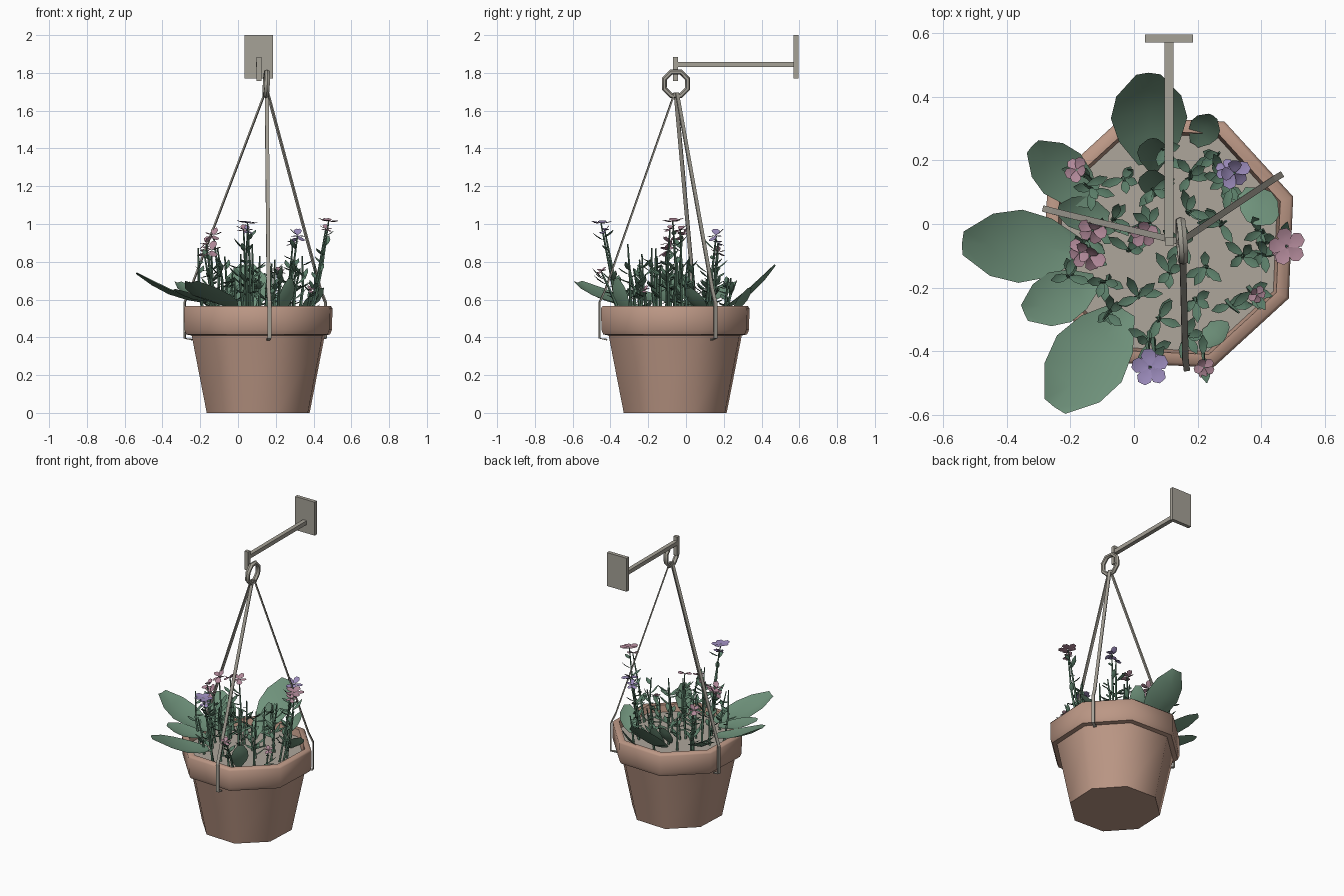
import bpy, bmesh, math, random
from mathutils import Vector as V, Matrix

if "Cube" in bpy.data.objects:
    bpy.data.objects.remove(bpy.data.objects["Cube"])

random.seed(4)
CX, CY = 0.107, -0.057
SOIL = 0.52


def mat(name, c):
    m = bpy.data.materials.new(name)
    m.diffuse_color = (*c, 1)
    m.use_nodes = True
    m.node_tree.nodes["Principled BSDF"].inputs["Base Color"].default_value = m.diffuse_color
    return m


CLAY = mat("clay", (0.50, 0.31, 0.235))
EARTH = mat("earth", (0.42, 0.38, 0.33))
METAL = mat("metal", (0.38, 0.36, 0.31))
GREEN = mat("leaf_green", (0.16, 0.29, 0.20))
DARK = mat("stem_green", (0.10, 0.20, 0.135))
PINK = mat("pink", (0.44, 0.25, 0.32))
PURPLE = mat("purple", (0.33, 0.26, 0.50))


def finish(bm, name, m, angle=None, normals=True):
    if normals:
        bmesh.ops.recalc_face_normals(bm, faces=bm.faces)
    me = bpy.data.meshes.new(name)
    bm.to_mesh(me)
    bm.free()
    ob = bpy.data.objects.new(name, me)
    bpy.context.collection.objects.link(ob)
    me.materials.append(m)
    if angle:
        bpy.ops.object.select_all(action='DESELECT')
        ob.select_set(True)
        bpy.context.view_layer.objects.active = ob
        bpy.ops.object.shade_smooth_by_angle(angle=math.radians(angle))
    return ob


def bridge(bm, a, b, closed=True):
    n = len(a)
    for i in range(n if closed else n - 1):
        j = (i + 1) % n
        bm.faces.new((a[i], a[j], b[j], b[i]))


def turned(name, profile, m, angle):
    """Eight-sided turned body about the pot axis."""
    bm = bmesh.new()
    rings = [[bm.verts.new((CX + r * math.cos(math.radians(20 + 45 * k)),
                            CY + r * math.sin(math.radians(20 + 45 * k)), z))
              for k in range(8)] for r, z in profile]
    for a, b in zip(rings, rings[1:]):
        bridge(bm, a, b)
    bm.faces.new(rings[0])
    bm.faces.new(rings[-1])
    return finish(bm, name, m, angle)


def box(name, lo, hi, m):
    bm = bmesh.new()
    bmesh.ops.create_cube(bm, size=1)
    lo, hi = V(lo), V(hi)
    for v in bm.verts:
        v.co = (lo + hi) / 2 + V(a * b for a, b in zip(v.co, hi - lo))
    return finish(bm, name, m)


def tube(bm, pts, radii, sides=4):
    rings = []
    for i, p in enumerate(pts):
        d = (pts[min(i + 1, len(pts) - 1)] - pts[max(i - 1, 0)]).normalized()
        u = d.cross(V((0.3, 1, 0))).normalized()
        w = d.cross(u)
        rings.append([bm.verts.new(p + radii[i] * (u * math.cos(t) + w * math.sin(t)))
                      for t in [2 * math.pi * k / sides for k in range(sides)]])
    for a, b in zip(rings, rings[1:]):
        bridge(bm, a, b)
    bm.faces.new(rings[-1])


def leaf(bm, base, tip, width, fold=0.12, sag=0.08, prof=(0.3, 0.8, 1, 0.85, 0.32)):
    """Broad folded blade between base and tip."""
    base, tip = V(base), V(tip)
    d = tip - base
    side = d.cross(V((0, 0, 1)))
    side = side.normalized() if side.length > 1e-4 else V((1, 0, 0))
    up = side.cross(d).normalized()
    rows = []
    for i, w in enumerate(prof):
        t = i / (len(prof) - 1)
        c = base + d * t - up * sag * d.length * math.sin(math.pi * t)
        h = w * width / 2
        rows.append([bm.verts.new(c + side * s * h + up * abs(s) * h * fold * 2)
                     for s in (-1, 0, 1)])
    for a, b in zip(rows, rows[1:]):
        bridge(bm, a, b, False)


# pot and soil
turned("pot", [(0.29, 0), (0.375, 0.41), (0.405, 0.415), (0.416, 0.44), (0.418, 0.555),
               (0.408, 0.566), (0.375, 0.566), (0.36, 0.50)], CLAY, 50)
turned("soil", [(0.366, SOIL - 0.02), (0.366, SOIL)], EARTH, 30)

# wall bracket
box("wall_plate", (0.035, 0.57, 1.77), (0.185, 0.595, 2.0), METAL)
box("bracket_arm", (0.096, -0.05, 1.83), (0.124, 0.575, 1.857), METAL)
box("bracket_end", (0.097, -0.068, 1.757), (0.125, -0.043, 1.885), METAL)

# hanging ring
bm = bmesh.new()
rot = Matrix.Rotation(math.radians(4), 3, 'Z') @ Matrix.Rotation(math.radians(3), 3, 'Y')
rings = []
for k in range(8):
    a = math.radians(22.5 + 45 * k)
    rad = V((0, math.cos(a), math.sin(a)))
    rings.append([bm.verts.new(V((0.15, -0.053, 1.742)) + rot @ (
        rad * (0.067 + 0.014 * math.cos(t)) + V((0.016 * math.sin(t), 0, 0))))
        for t in [math.pi / 3 * j for j in range(6)]])
for k in range(8):
    bridge(bm, rings[k], rings[(k + 1) % 8])
finish(bm, "hanging_ring", METAL, 50)

# three flat hanger strips hooked under the rim
for name, (hx, hy), (tx, ty) in (("hanger_left", (-0.283, 0.048), (0.143, -0.055)),
                                 ("hanger_front", (0.166, -0.458), (0.152, -0.06)),
                                 ("hanger_right", (0.463, 0.155), (0.157, -0.048))):
    out = V((hx - CX, hy - CY, 0)).normalized()
    tan = V((-out.y, out.x, 0))
    h = V((hx, hy, 0))
    path = [V((tx, ty, 1.695)), h - out * 0.03 + V((0, 0, 0.65)), h + V((0, 0, 0.585)),
            h + V((0, 0, 0.395)), h - out * 0.04 + V((0, 0, 0.388))]
    bm = bmesh.new()
    secs = []
    for i, p in enumerate(path):
        d = (path[min(i + 1, 4)] - path[max(i - 1, 0)]).normalized()
        n = d.cross(tan).normalized()
        secs.append([bm.verts.new(p + tan * a * 0.010 + n * b * 0.004)
                     for a, b in ((-1, -1), (1, -1), (1, 1), (-1, 1))])
    for a, b in zip(secs, secs[1:]):
        bridge(bm, a, b)
    bm.faces.new(secs[0])
    bm.faces.new(secs[-1])
    finish(bm, name, METAL)

# broad leaves
bm = bmesh.new()
for base, tip, w in (
        ((0.05, 0.19, 0.54), (0.045, 0.475, 0.78), 0.24),
        ((-0.13, 0.07, 0.57), (-0.32, 0.245, 0.69), 0.17),
        ((-0.17, -0.08, 0.58), (-0.54, -0.06, 0.735), 0.23),
        ((-0.12, -0.18, 0.59), (-0.345, -0.28, 0.65), 0.17),
        ((-0.03, -0.27, 0.56), (-0.25, -0.575, 0.69), 0.25),
        ((-0.08, 0.02, 0.53), (-0.24, 0.045, 0.63), 0.11),
        ((0.19, 0.25, 0.53), (0.25, 0.34, 0.66), 0.10),
        ((0.06, 0.17, 0.53), (0.06, 0.27, 0.70), 0.10),
        ((0.06, 0.09, 0.53), (0.055, 0.17, 0.66), 0.09),
        ((0.34, 0.10, 0.53), (0.445, 0.01, 0.66), 0.12),
        ((0.23, -0.32, 0.53), (0.28, -0.37, 0.71), 0.11)):
    leaf(bm, base, tip, w)
finish(bm, "broad_leaves", GREEN, 60)

# thin stems with small leaflets and bud tips
bm_s, bm_l = bmesh.new(), bmesh.new()


def stem(base, tip, leaflets):
    base, tip = V(base), V(tip)
    mid = (base + tip) / 2 + V((random.uniform(-.012, .012), random.uniform(-.012, .012), 0))
    tube(bm_s, [base, mid, tip], [0.009, 0.007, 0.004])
    for i in range(leaflets):
        t = random.uniform(0.2, 0.85)
        p = base.lerp(mid, t * 2) if t < 0.5 else mid.lerp(tip, t * 2 - 1)
        a = random.uniform(0, 6.28)
        ln = random.uniform(0.04, 0.075)
        q = p + V((math.cos(a) * ln, math.sin(a) * ln, random.uniform(0.01, 0.06)))
        leaf(bm_l, p, q, 0.028, 0.15, 0.1, (0.15, 0.9, 1, 0.1))


for i in range(26):
    a, r = i * 2.4, 0.31 * math.sqrt((i + 0.5) / 26)
    x, y = CX + r * math.cos(a), CY + r * math.sin(a)
    k = random.uniform(0.0, 0.2)
    stem((x, y, SOIL), (x + (x - CX) * k, y + (y - CY) * k, random.uniform(0.68, 0.92)), 5)

# flowers on tall stems: (head, stem foot, radius, tilt, material)
pink, purple = bmesh.new(), bmesh.new()


def flower(bm, c, r, tx, ty):
    m = Matrix.Rotation(tx, 3, 'X') @ Matrix.Rotation(ty, 3, 'Y')
    for k in range(5):
        a = 2 * math.pi * k / 5 + c[0] * 9
        f = m @ V((math.cos(a), math.sin(a), 0.12))
        leaf(bm, V(c) + f * r * 0.08, V(c) + f * r, r * 0.85, 0.08, 0.06, (0.2, 0.75, 1, 0.5))


for bm, c, foot, r, tx, ty in (
        (purple, (0.05, -0.45, 1.005), (0.06, -0.36), 0.058, 0, 0.1),
        (purple, (0.05, -0.43, 0.965), (0.05, -0.34), 0.035, 0.7, 0.2),
        (pink, (0.48, -0.07, 1.015), (0.39, -0.06), 0.058, 0.1, 0.15),
        (pink, (0.465, -0.085, 0.975), (0.38, -0.09), 0.036, 0.5, 0.3),
        (purple, (0.315, 0.16, 0.94), (0.27, 0.12), 0.052, 0.6, 0.5),
        (purple, (0.29, 0.17, 0.90), (0.26, 0.14), 0.036, -0.6, -0.3),
        (pink, (-0.13, -0.02, 0.94), (-0.10, -0.03), 0.048, 0.8, -0.3),
        (pink, (-0.14, -0.10, 0.86), (-0.11, -0.09), 0.055, 0.9, -0.4),
        (pink, (-0.17, -0.09, 0.90), (-0.11, -0.09), 0.045, 0.3, -0.9),
        (pink, (0.03, -0.03, 0.97), (0.03, -0.04), 0.045, 0.5, 0.2),
        (pink, (-0.18, 0.17, 0.85), (-0.12, 0.12), 0.042, -0.3, -0.7),
        (pink, (0.22, -0.45, 0.75), (0.21, -0.35), 0.034, 0.5, 0.3),
        (pink, (0.385, -0.22, 0.65), (0.36, -0.2), 0.03, 0.6, 0.5)):
    flower(bm, c, r, tx, ty)
    stem((foot[0], foot[1], SOIL), c, 4)
finish(bm_s, "stems", DARK, 60)
finish(bm_l, "small_leaves", DARK, 60)
finish(pink, "pink_flowers", PINK, 60)
finish(purple, "purple_flowers", PURPLE, 60)
